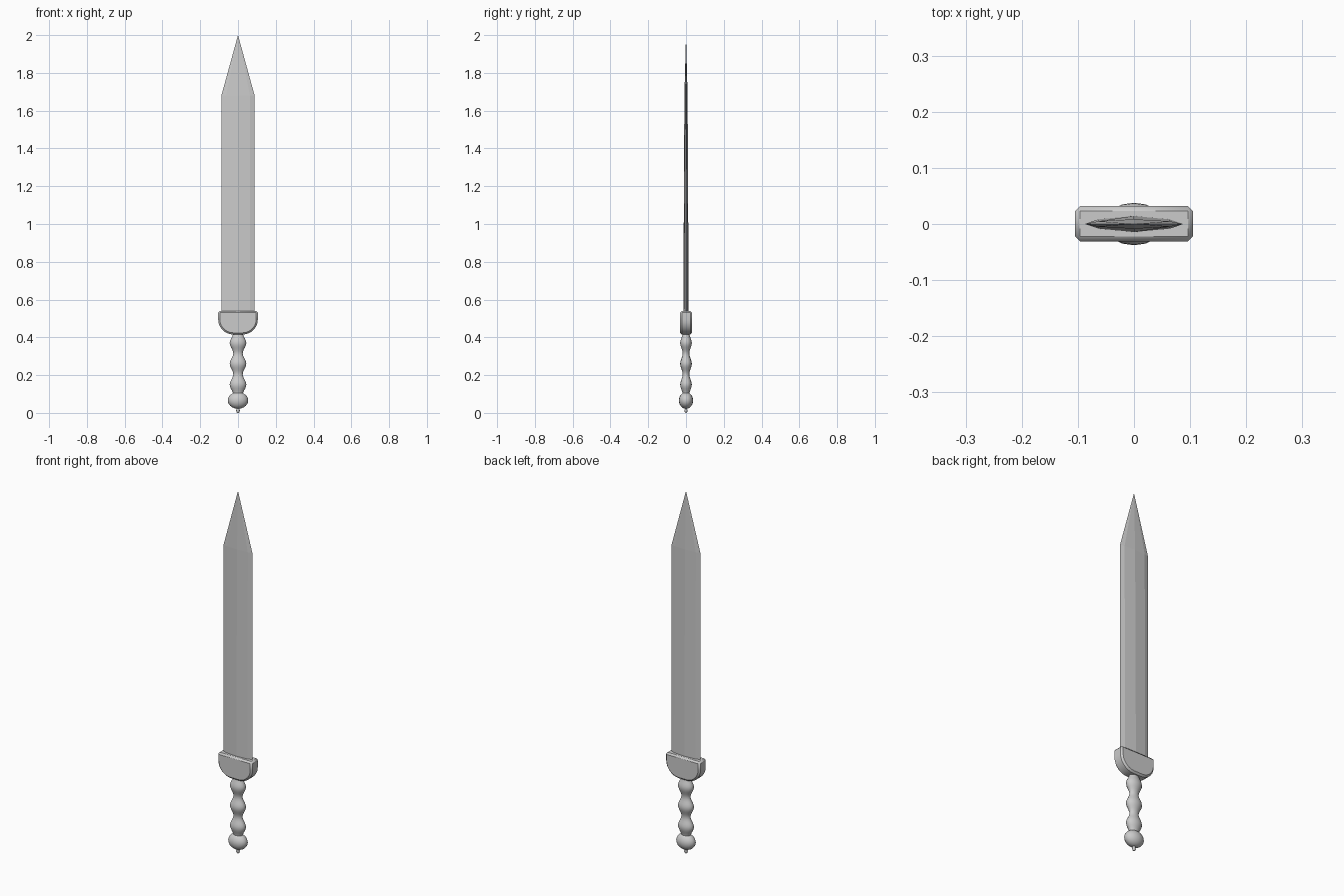
import bpy, bmesh, math

if "Cube" in bpy.data.objects:
    bpy.data.objects.remove(bpy.data.objects["Cube"])


def mesh_object(name, bm, smooth=None):
    bmesh.ops.recalc_face_normals(bm, faces=bm.faces)
    me = bpy.data.meshes.new(name)
    bm.to_mesh(me)
    bm.free()
    ob = bpy.data.objects.new(name, me)
    bpy.context.collection.objects.link(ob)
    bpy.ops.object.select_all(action='DESELECT')
    ob.select_set(True)
    bpy.context.view_layer.objects.active = ob
    if smooth:
        bpy.ops.object.shade_smooth_by_angle(angle=math.radians(smooth))
    return ob


def loft(bm, rings):
    """Skin closed rings of equal length and cap both ends."""
    loops = [[bm.verts.new(p) for p in ring] for ring in rings]
    n = len(loops[0])
    for a, b in zip(loops, loops[1:]):
        for i in range(n):
            j = (i + 1) % n
            bm.faces.new((a[i], a[j], b[j], b[i]))
    bm.faces.new(loops[0])
    bm.faces.new(loops[-1])
    return loops


def turned(name, profile, depth=0.7, sides=16):
    """Oval turned part from (radius, z) points, flattened along y."""
    bm = bmesh.new()
    loft(bm, [[(r * math.cos(math.tau * i / sides), depth * r * math.sin(math.tau * i / sides), z)
               for i in range(sides)] for r, z in profile])
    return mesh_object(name, bm, 45)


# Blade: ridged, edge-bevelled section tapering in thickness, pointed tip
def blade_ring(w, t, z):
    half = [(1, 0), (0.72, 0.58), (0, 1), (-0.72, 0.58)]
    return [(s * x * w, s * y * t, z) for s in (1, -1) for x, y in half]


bm = bmesh.new()
rings = loft(bm, [blade_ring(0.088, 0.0145, 0.50), blade_ring(0.088, 0.0085, 1.68),
                  blade_ring(0.0005, 0.0005, 2.0)])
bmesh.ops.pointmerge(bm, verts=rings[-1], merge_co=(0, 0, 2.0))
mesh_object("blade", bm)

# Guard: D-shaped block with chamfered rim
outline = [(0.105, 0.54)]
outline += [(0.025 + 0.08 * math.cos(a), 0.495 - 0.08 * math.sin(a))
            for a in (math.pi / 2 * i / 7 for i in range(8))]
outline += [(-x, z) for x, z in reversed(outline)]
bm = bmesh.new()
loft(bm, [[(x, y, z) for x, z in outline] for y in (-0.031, 0.032)])
guard = mesh_object("guard", bm, 30)
bev = guard.modifiers.new("chamfer", 'BEVEL')
bev.width = 0.009
bev.segments = 1
bev.limit_method = 'ANGLE'
bev.angle_limit = math.radians(40)

# Grip: three swells
zs = [0.095 + (0.425 - 0.095) * i / 30 for i in range(31)]
turned("grip", [(0.0345 + 0.0095 * math.cos(math.tau * (z - 0.15) / 0.11), z) for z in zs])

# Pommel ball and end rivet
turned("pommel", [(0.054 * math.sin(a), 0.066 - 0.044 * math.cos(a))
                  for a in (math.pi * (i + 0.3) / 12.6 for i in range(13))])
turned("rivet", [(0.004, 0.0), (0.008, 0.004), (0.010, 0.012), (0.008, 0.02), (0.008, 0.03)], 0.8, 12)
